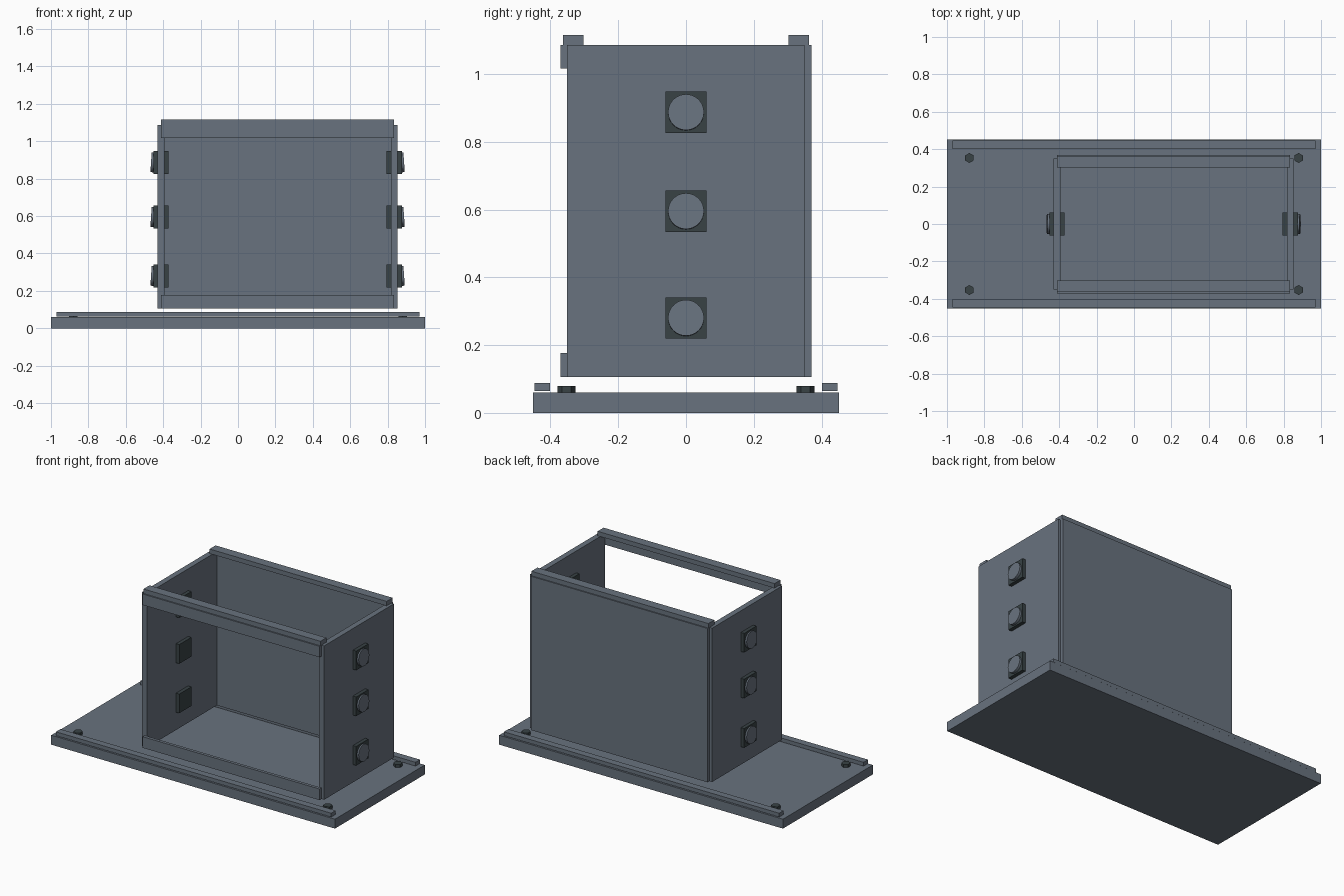
import bpy, bmesh
from math import radians
from mathutils import Matrix, Vector

cube = bpy.data.objects.get("Cube")
if cube:
    bpy.data.objects.remove(cube, do_unlink=True)


def material(name, rgb):
    m = bpy.data.materials.new(name)
    m.use_nodes = True
    colour = (*rgb, 1)
    m.diffuse_color = colour
    m.node_tree.nodes["Principled BSDF"].inputs["Base Color"].default_value = colour
    return m


SLATE = material("slate grey", (0.14, 0.17, 0.21))
DARK = material("dark grey", (0.04, 0.055, 0.06))


def finish(name, bm, mat):
    me = bpy.data.meshes.new(name)
    bm.to_mesh(me)
    bm.free()
    me.materials.append(mat)
    ob = bpy.data.objects.new(name, me)
    bpy.context.collection.objects.link(ob)
    return ob


def box(name, x, y, z, mat=SLATE):
    """Box from (min, max) pairs along each axis."""
    lo, hi = (Vector(v) for v in zip(x, y, z))
    bm = bmesh.new()
    bmesh.ops.create_cube(bm, size=1, matrix=Matrix.Translation((lo + hi) / 2)
                          @ Matrix.Diagonal((*(hi - lo), 1)))
    return finish(name, bm, mat)


def disc(name, radius, depth, sides, matrix, mat):
    bm = bmesh.new()
    bmesh.ops.create_cone(bm, cap_ends=True, segments=sides, radius1=radius,
                          radius2=radius, depth=depth, matrix=matrix)
    return finish(name, bm, mat)


# Base plate with its two rails and four hexagonal bolts
box("base_plate", (-1, 1), (-0.452, 0.452), (0, 0.06))
for side, s in (("front", -1), ("back", 1)):
    box(side + "_rail", (-0.97, 0.97), sorted((s * 0.402, s * 0.447)), (0.064, 0.088))
    for hand, h in (("left", 1), ("right", -1)):
        # a hexagon corner points along y
        disc(f"{side}_{hand}_bolt", 0.0265, 0.02, 6,
             Matrix.Translation((h * 0.88, s * 0.353, 0.07)), DARK)

# Open housing: side walls, back wall, front strips and top bars
LOW, HIGH = 0.106, 1.086
SPAN = (-0.412, 0.835)
box("right_wall", (-0.43, -0.394), (-0.351, 0.35), (LOW, HIGH))
box("left_wall", (0.817, 0.853), (-0.351, 0.35), (LOW, HIGH))
box("back_wall", SPAN, (0.35, 0.37), (LOW, HIGH))
box("front_lower_strip", SPAN, (-0.371, -0.351), (LOW, 0.177))
box("front_upper_strip", SPAN, (-0.371, -0.351), (1.016, HIGH))
box("front_top_bar", SPAN, (-0.363, -0.303), (HIGH, 1.115))
box("back_top_bar", SPAN, (0.303, 0.363), (HIGH, 1.115))

# Square switches through the side walls, each with a tilted round rocker
for hand, s, wall in (("right", -1, -0.412), ("left", 1, 0.835)):
    for i, z in enumerate((0.28, 0.595, 0.887), 1):
        box(f"{hand}_switch_body_{i}", (wall - 0.041, wall + 0.041),
            (-0.061, 0.061), (z - 0.061, z + 0.061), DARK)
        place = (Matrix.Translation((wall + s * 0.043, 0, z))
                 @ Matrix.Rotation(s * radians(90 - 4 * -1 - 8), 4, 'Y'))
        rocker = disc(f"{hand}_switch_rocker_{i}", 0.053, 0.02, 32, place, SLATE)
        bpy.context.view_layer.objects.active = rocker
        bpy.ops.object.select_all(action='DESELECT')
        rocker.select_set(True)
        bpy.ops.object.shade_smooth_by_angle(angle=radians(30))
